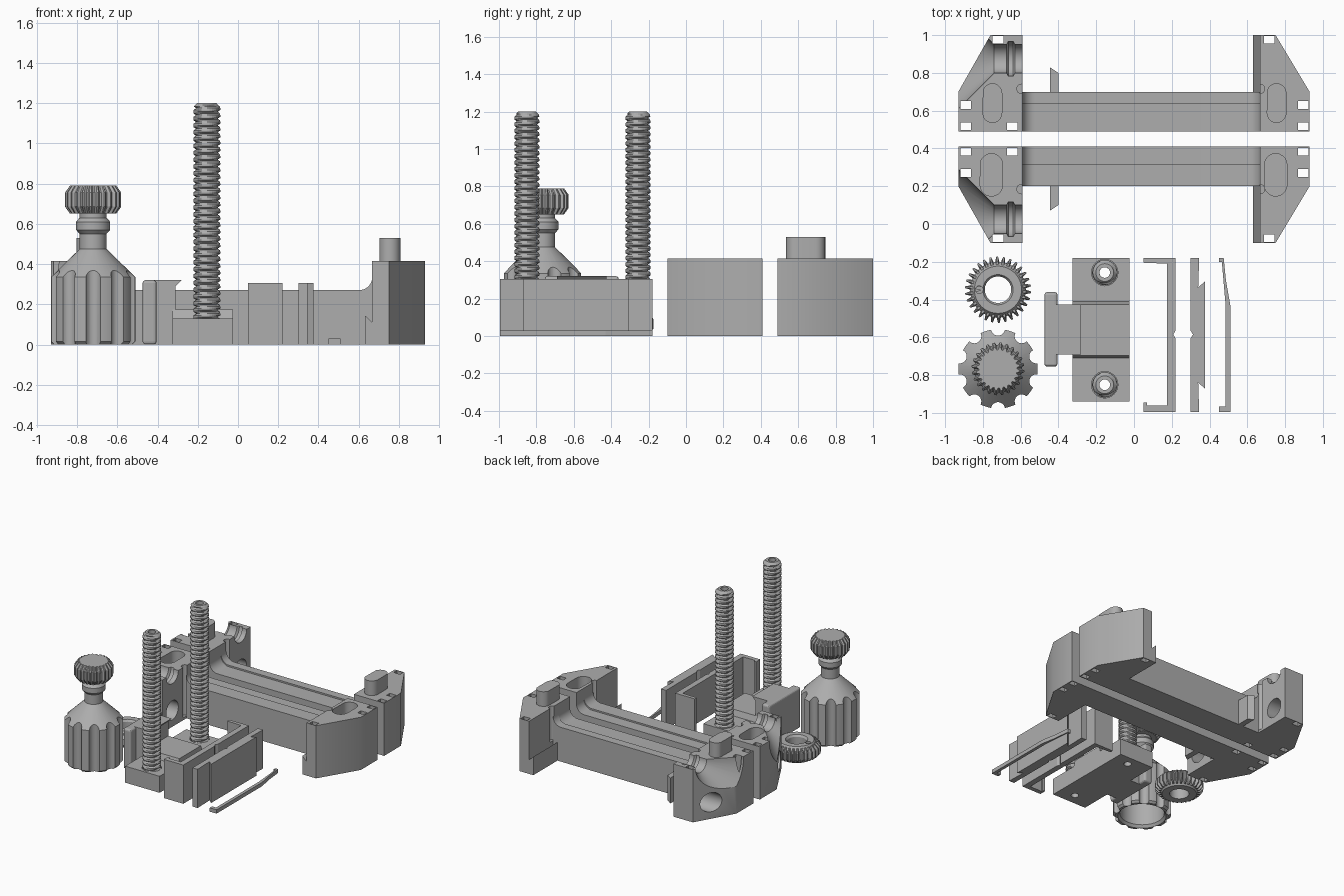
import bpy, bmesh, math
from mathutils import Matrix, Vector

if "Cube" in bpy.data.objects:
    bpy.data.objects.remove(bpy.data.objects["Cube"])

GREY = (0.42, 0.42, 0.42, 1)
mat = bpy.data.materials.new("plain grey")
mat.use_nodes = True
mat.diffuse_color = GREY
mat.node_tree.nodes["Principled BSDF"].inputs["Base Color"].default_value = GREY


def finish(name, bm):
    bmesh.ops.remove_doubles(bm, verts=bm.verts, dist=1e-5)
    bmesh.ops.recalc_face_normals(bm, faces=bm.faces)
    me = bpy.data.meshes.new(name)
    bm.to_mesh(me)
    bm.free()
    me.materials.append(mat)
    ob = bpy.data.objects.new(name, me)
    bpy.context.collection.objects.link(ob)
    return ob


def prism(name, pts, lo, hi, axis="z"):
    """Extrude a 2D outline along one axis."""
    def at(p, h):
        return {"x": (h, p[0], p[1]), "y": (p[0], h, p[1]), "z": (p[0], p[1], h)}[axis]
    bm = bmesh.new()
    a = [bm.verts.new(at(p, lo)) for p in pts]
    b = [bm.verts.new(at(p, hi)) for p in pts]
    bm.faces.new(a)
    bm.faces.new(b)
    for i in range(len(pts)):
        j = (i + 1) % len(pts)
        bm.faces.new((a[i], a[j], b[j], b[i]))
    return finish(name, bm)


def box(name, x0, x1, y0, y1, z0, z1):
    return prism(name, [(x0, y0), (x1, y0), (x1, y1), (x0, y1)], z0, z1)


def lathe(name, profile, place, segs=48, teeth=0.0, closed=False):
    """Spin (radius, height) points; teeth > 0 pulls in every second pair of columns."""
    bm = bmesh.new()
    cols = []
    for i in range(segs):
        t = 2 * math.pi * i / segs
        cut = teeth if i % 4 < 2 else 0
        cols.append([bm.verts.new(place @ Vector(((r - cut * (r > 0.1)) * math.cos(t),
                                                  (r - cut * (r > 0.1)) * math.sin(t), z)))
                     for r, z in profile])
    n = len(profile)
    for i in range(segs):
        c, d = cols[i], cols[(i + 1) % segs]
        for k in range(n if closed else n - 1):
            m = (k + 1) % n
            q = [c[k], d[k], d[m], c[m]]
            if profile[k][0] == 0:
                q.remove(d[k])
            if profile[m][0] == 0:
                q.remove(d[m])
            if len(q) > 2:
                bm.faces.new(q)
    return finish(name, bm)


def rod(r, x, y, z0, z1, segs=24):
    return lathe("cutter", [(0, z0), (r, z0), (r, z1), (0, z1)],
                 Matrix.Translation((x, y, 0)), segs)


def cut(ob, cutters):
    """Subtract every cutter, then remove it."""
    for c in cutters:
        c.hide_render = True
        m = ob.modifiers.new("cut", "BOOLEAN")
        m.operation, m.solver, m.object = "DIFFERENCE", "EXACT", c
    dg = bpy.context.evaluated_depsgraph_get()
    me = bpy.data.meshes.new_from_object(ob.evaluated_get(dg))
    ob.modifiers.clear()
    ob.data = me
    for c in cutters:
        bpy.data.objects.remove(c)
    return ob


def smooth(ob, angle=32):
    bpy.ops.object.select_all(action="DESELECT")
    ob.select_set(True)
    bpy.context.view_layer.objects.active = ob
    bpy.ops.object.shade_smooth_by_angle(angle=math.radians(angle))
    return ob


def stadium(cx, cy, w, length):
    """Outline with round ends, long in y."""
    r, h = w / 2, (length - w) / 2
    return [(cx + r * math.cos(t), cy + (h if t < math.pi else -h) + r * math.sin(t))
            for t in [math.pi * k / 10 + (1e-6 if k > 10 else 0) for k in range(11)]
            + [math.pi * (1 + k / 10) for k in range(11)]]


# Two facing clamp bodies: end blocks joined by a beam
def body(side, flip):
    def Y(y):
        return 0.9 - y if flip else y

    def flipped(pts):
        return [(x, Y(y)) for x, y in pts]

    def slots(spots):
        return [box("cutter", x - 0.028, x + 0.028, Y(y) - 0.02, Y(y) + 0.02, -0.1, 0.6)
                for x, y in spots]
    left = prism(side + "_left_block", flipped([(-0.59, 0.49), (-0.93, 0.49), (-0.93, 0.70),
                 (-0.76, 1.0), (-0.59, 1.0)]), 0, 0.415)
    along = Matrix.Translation((-0.55, Y(0.875), 0.415)) @ Matrix.Rotation(-math.pi / 2, 4, "Y")
    bore = Matrix.Translation((-0.55, Y(0.875), 0.13)) @ Matrix.Rotation(-math.pi / 2, 4, "Y")
    cutters = slots([(-0.72, 0.975), (-0.89, 0.63), (-0.89, 0.517), (-0.645, 0.517)])
    cutters.append(lathe("cutter", [(0, 0), (0.075, 0), (0.075, 0.08), (0.092, 0.09), (0.092, 0.115),
                                    (0.075, 0.125), (0.075, 0.19), (0.285, 0.4), (0, 0.4)], along))
    cutters.append(lathe("cutter", [(0, -0.1), (0.075, -0.1), (0.075, 0.5), (0, 0.5)], bore))
    cutters.append(rod(0.025, -0.595, Y(0.715), 0.02, 0.6))
    right = prism(side + "_right_block", flipped([(0.667, 0.49), (0.93, 0.49), (0.93, 0.70),
                  (0.75, 1.0), (0.667, 1.0)]), 0, 0.415)
    rcut = slots([(0.715, 0.975), (0.895, 0.63), (0.895, 0.517)])
    rcut.append(rod(0.025, 0.667, Y(0.715), 0.15, 0.6))
    # Alignment pegs on one body, matching pockets in the other
    for x, blk, cs in ((-0.75, left, cutters), (0.755, right, rcut)):
        if flip:
            cs.append(prism("cutter", stadium(x - 0.005, 0.26, 0.12, 0.225), 0.26, 0.6))
        else:
            smooth(prism("back_peg", stadium(x, 0.64, 0.105, 0.21), 0.41, 0.53))
    smooth(cut(left, cutters))
    smooth(cut(right, rcut))
    prism(side + "_hook_ledge", [(0.668, 0), (0.63, 0), (0.63, 0.145), (0.668, 0.11)],
          Y(0.49), Y(1.0), "y")
    # Beam with filleted ends, in two slightly stepped strips
    r = 0.067
    split = 0.585 if flip else 0.634
    for n, a, b, top in (("outer", split, 0.70, 0.27), ("inner", 0.49, split, 0.258)):
        arc = [(r * math.sin(t), r - r * math.cos(t)) for t in
               [math.pi / 2 * k / 8 for k in range(9)]]
        pts = [(-0.592, 0), (0.669, 0)]
        pts += [(0.668 - r + u, top + v) for u, v in reversed(arc)]
        pts += [(-0.591 + r - u, top + v) for u, v in arc]
        smooth(prism(side + "_beam_" + n, pts, Y(a), Y(b), "y"))
    prism(side + "_stop_tab", flipped([(-0.445, 0.695), (-0.40, 0.695), (-0.40, 0.80),
          (-0.445, 0.83)]), 0, 0.2)


body("back", False)
body("front", True)

# Fluted knob with a cone, neck, collar and hollow underside
KX, KY = -0.72, -0.767
place = Matrix.Translation((KX, KY, 0))
knob = lathe("knob_body", [(0, 0.28), (0.16, 0.28), (0.16, 0.02), (0.175, 0), (0.195, 0), (0.21, 0.015),
                           (0.21, 0.335), (0.067, 0.475), (0.067, 0.55), (0.085, 0.57), (0.085, 0.61),
                           (0.067, 0.63), (0.067, 0.68), (0, 0.68)], place, 60)
cut(knob, [rod(0.037, KX + 0.213 * math.cos(t), KY + 0.213 * math.sin(t), -0.1, 0.6)
           for t in [math.pi / 2 + math.pi * k / 5 for k in range(10)]])
smooth(knob)
lathe("knob_thumbwheel", [(0, 0.65), (0.115, 0.65), (0.14, 0.685), (0.14, 0.755),
                          (0.115, 0.79), (0, 0.79)], place, 96, 0.014)

# Toothed thumb nut with a bore and a small side hole
GX, GY = -0.72, -0.348
gear = Matrix.Translation((GX, GY, 0))
lathe("nut_teeth", [(0.12, 0.012), (0.15, 0.012), (0.175, 0.04), (0.175, 0.09), (0.15, 0.118),
                    (0.12, 0.118)], gear, 120, 0.028, closed=True)
hub = lathe("nut_hub", [(0.07, 0), (0.125, 0), (0.147, 0.03), (0.147, 0.10), (0.125, 0.13),
                        (0.08, 0.13), (0.07, 0.115)], gear, closed=True)
smooth(cut(hub, [rod(0.02, -0.82, GY, 0.05, 0.3)]))

# Sliding jaw: base plate, raised middle, neck and flange
SX, SCREWS = -0.155, (-0.257, -0.851)
plate = box("slider_plate", -0.325, -0.025, -0.94, -0.18, 0, 0.13)
cut(plate, [rod(0.07, SX, y, 0.10, 0.3) for y in SCREWS]
    + [rod(0.028, SX, y, -0.1, 0.2) for y in SCREWS])
prism("slider_middle", [(-0.72, 0.1), (-0.40, 0.1), (-0.425, 0.175), (-0.695, 0.175)],
      -0.325, -0.025, "x")
prism("slider_neck", [(-0.42, 0), (-0.275, 0), (-0.275, 0.14), (-0.31, 0.175), (-0.31, 0.29),
                      (-0.28, 0.32), (-0.42, 0.32)], -0.69, -0.425, "y")
flange = box("slider_flange", -0.474, -0.405, -0.755, -0.36, 0, 0.32)
bev = flange.modifiers.new("round", "BEVEL")
bev.width, bev.segments = 0.015, 3


# Hollow threaded studs
def stud(y):
    bm = bmesh.new()
    segs, pitch, steps = 32, 0.034, 4
    rings = int(1.08 / pitch * steps)
    rows = []
    for k in range(rings + 1):
        z = 0.12 + 1.08 * k / rings
        row = []
        for i in range(segs):
            f = (z / pitch - i / segs) % 1
            r = min(0.051 + 0.032 * (1 - abs(2 * f - 1)), 0.067, 0.047 + (1.2 - z))
            t = 2 * math.pi * i / segs
            row.append(bm.verts.new((SX + r * math.cos(t), y + r * math.sin(t), z)))
        rows.append(row)
    for z in (1.2, 0.12):
        rows.append([bm.verts.new((SX + 0.028 * math.cos(2 * math.pi * i / segs),
                                   y + 0.028 * math.sin(2 * math.pi * i / segs), z))
                     for i in range(segs)])
    for a, b in zip(rows, rows[1:] + rows[:1]):
        for i in range(segs):
            j = (i + 1) % segs
            bm.faces.new((a[i], a[j], b[j], b[i]))
    finish("threaded_stud", bm)


for y in SCREWS:
    stud(y)

# Three loose clips
prism("channel_clip", [(0.22, -0.18), (0.05, -0.18), (0.05, -0.205), (0.175, -0.21), (0.175, -0.96),
                       (0.07, -0.96), (0.07, -0.945), (0.05, -0.945), (0.05, -0.995), (0.22, -0.995),
                       (0.22, -0.605), (0.208, -0.585), (0.22, -0.565)], 0, 0.305)
prism("dovetail_clip", [(0.30, -0.18), (0.345, -0.18), (0.34, -0.335), (0.375, -0.305), (0.375, -0.87),
                        (0.34, -0.84), (0.345, -0.995), (0.30, -0.995), (0.30, -0.605),
                        (0.312, -0.585), (0.30, -0.565)], 0, 0.305)
prism("latch_strip", [(0.45, -0.18), (0.475, -0.18), (0.487, -0.3), (0.51, -0.43), (0.51, -0.995),
                      (0.45, -0.995), (0.45, -0.965), (0.485, -0.965), (0.485, -0.43), (0.465, -0.2),
                      (0.45, -0.2)], 0, 0.03)
